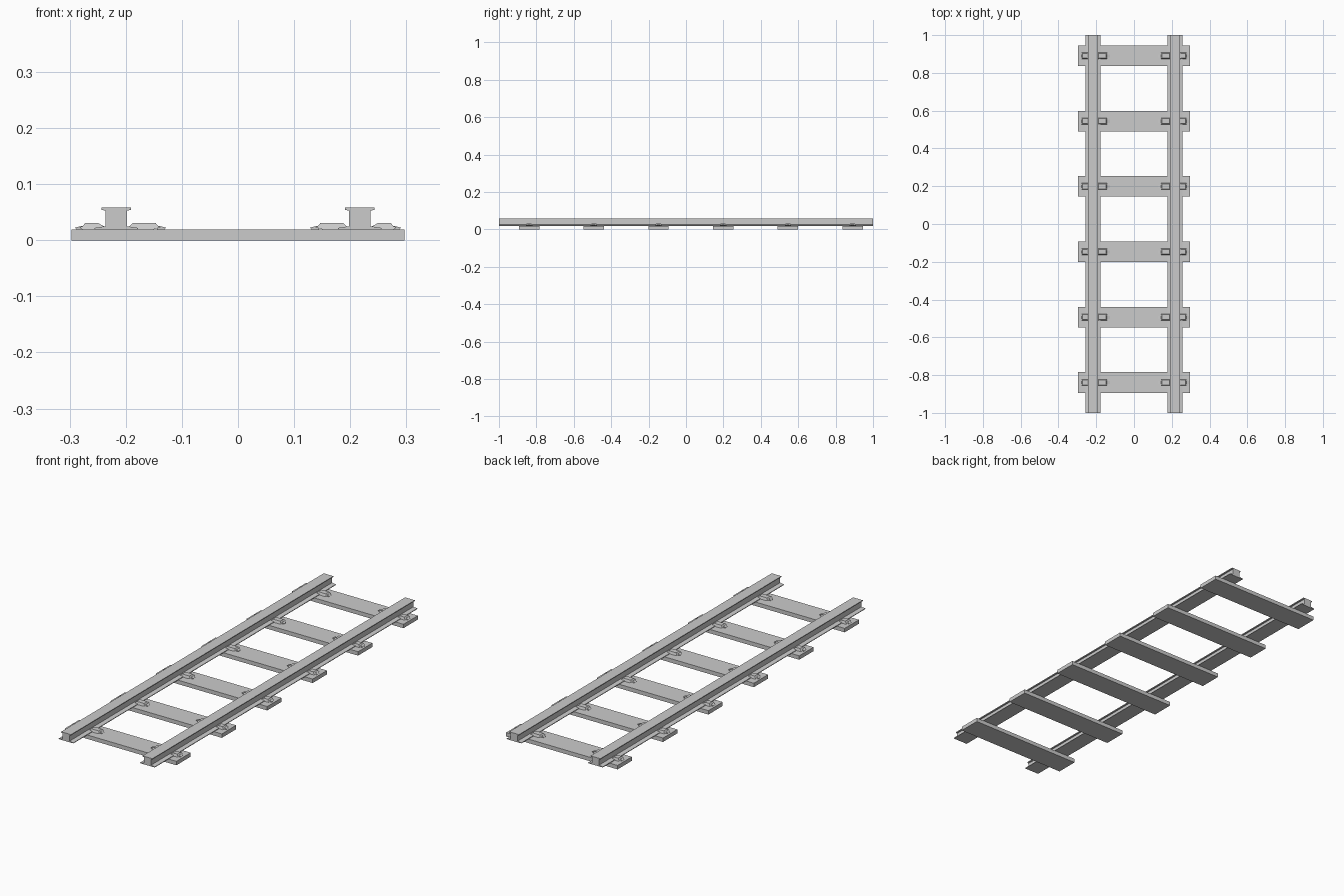
import bpy, bmesh

if "Cube" in bpy.data.objects:
    bpy.data.objects.remove(bpy.data.objects["Cube"])

SLEEPERS = [-0.839 + 0.346 * i for i in range(6)]
RAIL_X = 0.217


def extrude_profile(name, points, y0, y1, taper_above=None):
    """Closed (x, z) profile extruded along y; high points may be pulled in."""
    bm = bmesh.new()
    mid = (y0 + y1) / 2
    rings = []
    for y in (y0, y1):
        ring = []
        for x, z in points:
            k = 0.75 if taper_above and z > taper_above else 1.0
            ring.append(bm.verts.new((x, mid + (y - mid) * k, z)))
        rings.append(ring)
    a, b = rings
    bm.faces.new(a)
    bm.faces.new(b[::-1])
    n = len(points)
    for i in range(n):
        j = (i + 1) % n
        bm.faces.new((a[i], b[i], b[j], a[j]))
    bmesh.ops.recalc_face_normals(bm, faces=bm.faces)
    mesh = bpy.data.meshes.new(name)
    bm.to_mesh(mesh)
    bm.free()
    obj = bpy.data.objects.new(name, mesh)
    bpy.context.collection.objects.link(obj)
    return obj


# Rail: half section mirrored about its centre line
half = [(0.039, 0.019), (0.039, 0.022), (0.019, 0.025),
        (0.019, 0.053), (0.026, 0.054), (0.026, 0.058)]
section = half + [(-x, z) for x, z in reversed(half)]

# Clip sections, x measured outward from the rail centre
inner_clip = [(0.019, 0.024), (0.024, 0.025), (0.030, 0.031), (0.070, 0.031),
              (0.075, 0.025), (0.079, 0.023), (0.065, 0.019), (0.037, 0.019)]
outer_clip = [(0.019, 0.024), (0.022, 0.025), (0.033, 0.031), (0.055, 0.031),
              (0.060, 0.025), (0.066, 0.023), (0.060, 0.019), (0.037, 0.019)]
# Clip toe: small sloping tongue
toe = [(0.0, 0.025), (0.006, 0.025), (0.016, 0.0225), (0.012, 0.019), (0.0, 0.019)]

for side, sx in (("left", -1), ("right", 1)):
    extrude_profile(f"rail_{side}", [(sx * RAIL_X + x, z) for x, z in section], -1, 1)

for i, y in enumerate(SLEEPERS):
    # Sleeper plank
    extrude_profile(f"sleeper_{i}", [(-0.297, 0), (0.297, 0), (0.297, 0.019), (-0.297, 0.019)],
                    y - 0.0545, y + 0.0545)
    # Clips on both sides of each rail
    for side, sx in (("left", -1), ("right", 1)):
        for where, d, prof, tip in (("inner", -1, inner_clip, 0.073),
                                    ("outer", 1, outer_clip, 0.058)):
            pts = [(sx * (RAIL_X + d * x), z) for x, z in prof]
            extrude_profile(f"clip_{where}_{side}_{i}", pts, y - 0.017, y + 0.017, 0.03)
            pts = [(sx * (RAIL_X + d * (tip + x)), z) for x, z in toe]
            extrude_profile(f"clip_toe_{where}_{side}_{i}", pts, y - 0.009, y + 0.007)
